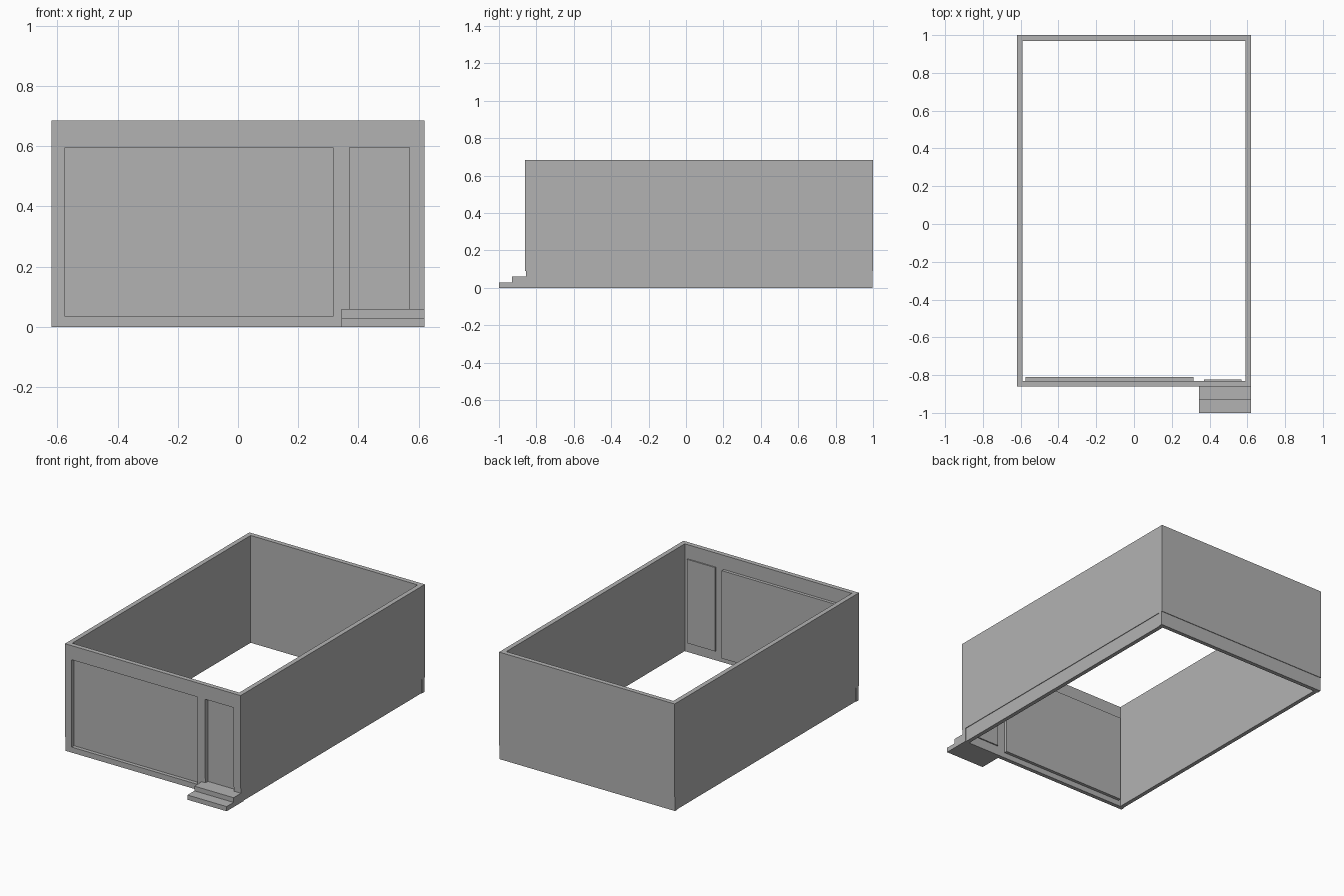
import bpy
from mathutils import Vector

cube = bpy.data.objects.get("Cube")
if cube:
    bpy.data.objects.remove(cube, do_unlink=True)

grey = bpy.data.materials.new("plain grey")
grey.use_nodes = True
colour = (0.448, 0.448, 0.448, 1)
grey.diffuse_color = colour
grey.node_tree.nodes["Principled BSDF"].inputs["Base Color"].default_value = colour


def box(name, low, high):
    """Axis-aligned box between two corners."""
    low, high = Vector(low), Vector(high)
    bpy.ops.mesh.primitive_cube_add(size=1, location=(low + high) / 2)
    ob = bpy.context.object
    ob.name = name
    ob.scale = high - low
    bpy.ops.object.transform_apply(location=False, rotation=False, scale=True)
    ob.data.materials.append(grey)
    return ob


def cut(target, low, high):
    """Subtract a box from the target."""
    cutter = box("cutter", low, high)
    cutter.hide_render = True
    mod = target.modifiers.new("cut", 'BOOLEAN')
    mod.operation, mod.solver, mod.object = 'DIFFERENCE', 'EXACT', cutter
    bpy.context.view_layer.objects.active = target
    bpy.ops.object.modifier_apply(modifier=mod.name)
    bpy.data.objects.remove(cutter, do_unlink=True)


HALF, FRONT, BACK, TOP = 0.62, -0.86, 1.0, 0.685
WALL, LIP, BASE = 0.03, 0.004, 0.09

# Open shell of four walls
walls = box("walls", (-HALF, FRONT, 0), (HALF, BACK, TOP))
cut(walls, (-HALF + WALL, FRONT + WALL, -1), (HALF - WALL, BACK - WALL, 1))

# Shallow recess around the foot of the walls, with full corners on the sides
cut(walls, (-1, FRONT - 1, -1), (1, FRONT + LIP, BASE))
cut(walls, (-1, BACK - LIP, -1), (1, BACK + 1, BASE))
for side in (-1, 1):
    xs = sorted((side * (HALF - LIP), side))
    cut(walls, (xs[0], FRONT + WALL, -1), (xs[1], BACK - WALL, BASE))

# Openings in the front wall, each closed by a set-back panel
for name, left, right, bottom, near, far in (
        ("garage_door", -0.575, 0.315, 0.035, -0.832, -0.81),
        ("entry_door", 0.37, 0.57, 0.06, -0.832, -0.822)):
    cut(walls, (left, FRONT - 0.1, bottom), (right, FRONT + 0.1, 0.595))
    box(name, (left, near, bottom), (right, far, 0.595))

# Two steps up to the entry door
box("lower_step", (0.343, -1.0, 0), (HALF, -0.93, 0.03))
box("upper_step", (0.343, -0.93, 0), (HALF, FRONT + LIP, 0.06))
